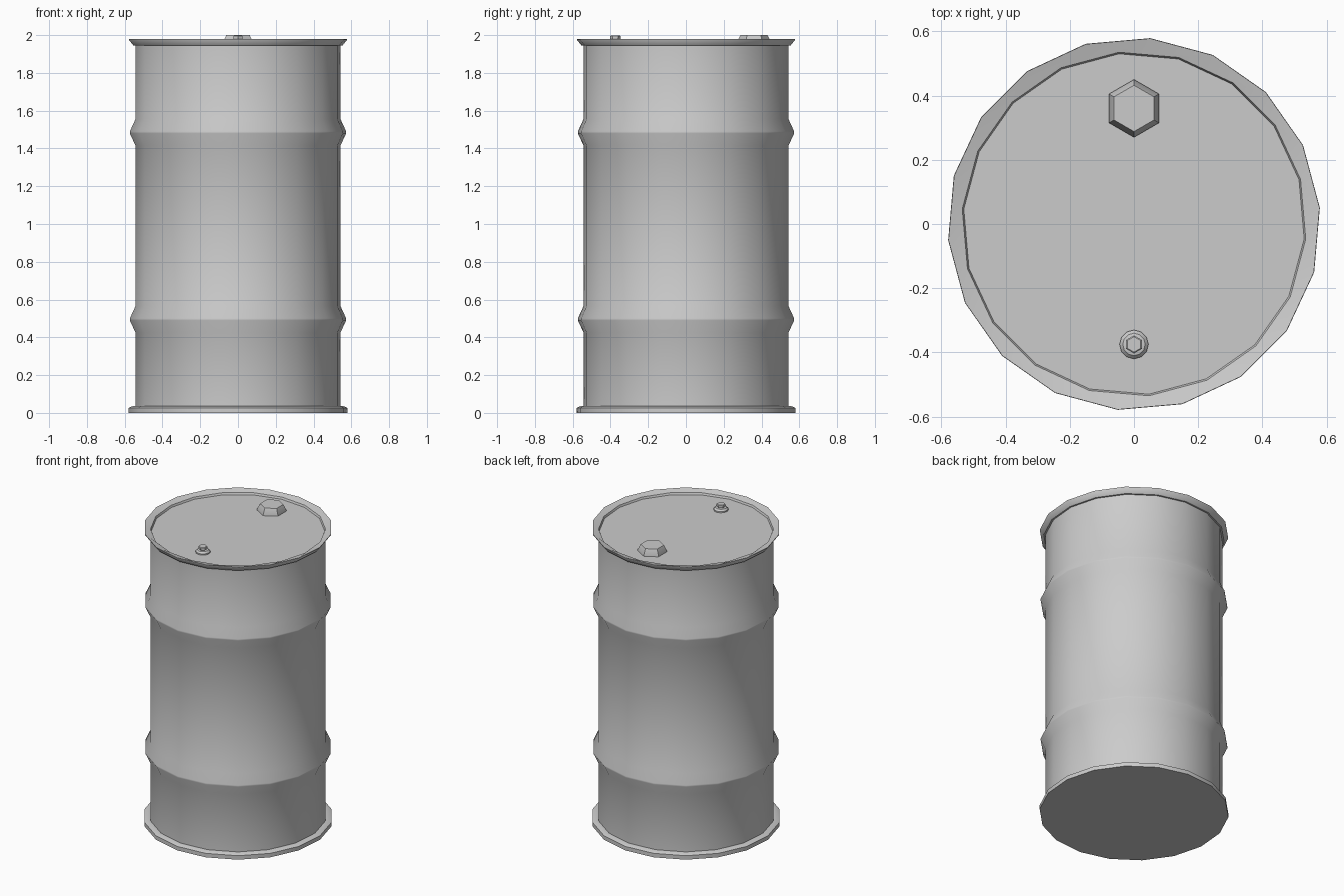
import bpy
from math import radians, sin, cos

if "Cube" in bpy.data.objects:
    bpy.data.objects.remove(bpy.data.objects["Cube"])


def lathe(name, profile, sides, start=0.0, centre=(0, 0), smooth=35):
    """Faceted turned shape: profile is (radius, z[, extra twist]), capped at both ends."""
    verts, faces = [], []
    for p in profile:
        twist = p[2] if len(p) > 2 else 0
        for i in range(sides):
            a = radians(start + twist + 360 * i / sides)
            verts.append((centre[0] + p[0] * cos(a), centre[1] + p[0] * sin(a), p[1]))
    for r in range(len(profile) - 1):
        for i in range(sides):
            j = (i + 1) % sides
            b, t = r * sides, (r + 1) * sides
            faces.append((b + i, b + j, t + j, t + i))
    faces.append(tuple(reversed(range(sides))))
    top = (len(profile) - 1) * sides
    faces.append(tuple(range(top, top + sides)))
    mesh = bpy.data.meshes.new(name)
    mesh.from_pydata(verts, [], faces)
    mesh.update()
    ob = bpy.data.objects.new(name, mesh)
    bpy.context.collection.objects.link(ob)
    bpy.ops.object.select_all(action='DESELECT')
    ob.select_set(True)
    bpy.context.view_layer.objects.active = ob
    bpy.ops.object.shade_smooth_by_angle(angle=radians(smooth))
    return ob


R = 0.545

# Barrel: bottom flange, two rolling hoops, flared top rim and recessed lid
profile = [(0.581, 0), (0.581, 0.027), (0.56, 0.036), (R, 0.036)]
for z in (0.495, 1.485):
    profile += [(R, z - 0.07), (0.575, z - 0.005), (0.575, z + 0.005), (R, z + 0.07)]
profile += [(R, 1.945), (0.556, 1.945), (0.58, 1.975), (0.58, 1.98),
            (0.537, 1.968, 10), (0.532, 1.955, 10)]
lathe("barrel", profile, 18, 5, smooth=40)

# Large hexagonal filler plug
lathe("filler_plug", [(0.09, 1.95), (0.09, 1.962), (0.072, 2.0)], 6, 30, (0, 0.36), 25)

# Small vent plug: round collar with a hexagonal cap
lathe("vent_collar", [(0.045, 1.95), (0.045, 1.963), (0.035, 1.974), (0.02, 1.977)], 12, 0, (0, -0.375))
lathe("vent_cap", [(0.02, 1.97), (0.028, 1.982), (0.028, 1.994), (0.024, 1.997)], 6, 30, (0, -0.375), 25)
